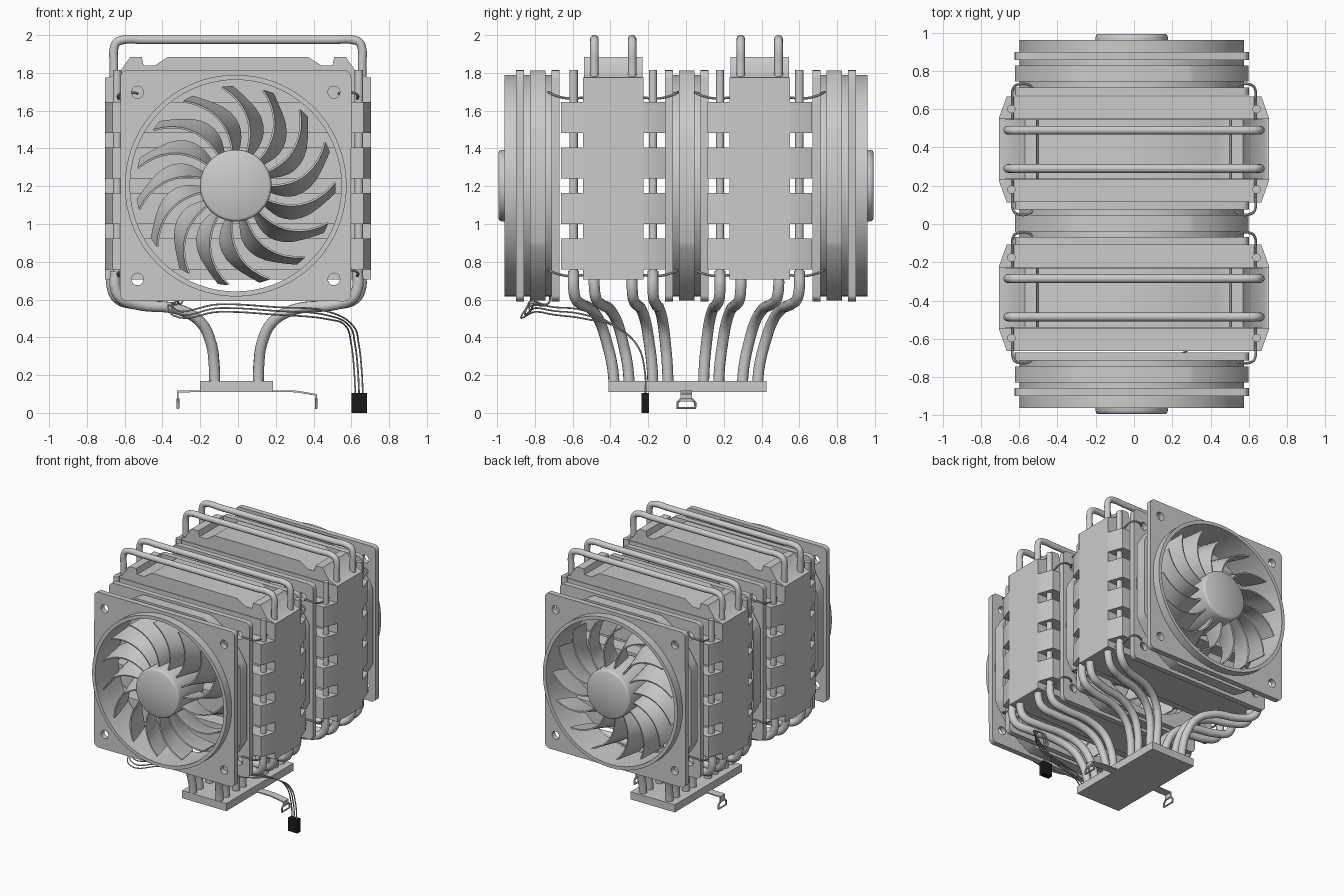
import bpy, bmesh
from math import sin, cos, pi, radians, acos

cube = bpy.data.objects.get("Cube")
if cube:
    bpy.data.objects.remove(cube, do_unlink=True)


def material(name, rgb):
    m = bpy.data.materials.new(name)
    m.use_nodes = True
    m.diffuse_color = (*rgb, 1)
    m.node_tree.nodes["Principled BSDF"].inputs["Base Color"].default_value = (*rgb, 1)
    return m


GREY = material("light grey metal", (0.6, 0.6, 0.6))
BLACK = material("black plastic", (0.01, 0.01, 0.01))
AXIS_X, AXIS_Z = -0.012, 1.203
parts = []


def add(name, data, mat=GREY):
    ob = bpy.data.objects.new(name, data)
    bpy.context.collection.objects.link(ob)
    data.materials.append(mat)
    parts.append(ob)
    return ob


def from_bmesh(name, bm, mat=GREY):
    bmesh.ops.recalc_face_normals(bm, faces=bm.faces)
    me = bpy.data.meshes.new(name)
    bm.to_mesh(me)
    bm.free()
    return add(name, me, mat)


def prism(name, outline, place, lo, hi, mat=GREY):
    """Extrude an outline; place(a, b, h) gives the 3D point."""
    bm = bmesh.new()
    rings = [[bm.verts.new(place(a, b, h)) for a, b in outline] for h in (lo, hi)]
    n = len(outline)
    bm.faces.new(rings[0])
    bm.faces.new(rings[1][::-1])
    for i in range(n):
        j = (i + 1) % n
        bm.faces.new((rings[0][i], rings[0][j], rings[1][j], rings[1][i]))
    return from_bmesh(name, bm, mat)


def box(name, x, y, z, mat=GREY):
    outline = [(x[0], y[0]), (x[1], y[0]), (x[1], y[1]), (x[0], y[1])]
    return prism(name, outline, lambda a, b, h: (a, b, h), z[0], z[1], mat)


def lathe(name, profile, y0, s, closed, seg=72):
    """Spin (radius, offset) points around the fan axis."""
    bm = bmesh.new()
    vs = [bm.verts.new((AXIS_X + r, y0 + s * d, AXIS_Z)) for r, d in profile]
    pairs = zip(vs, vs[1:] + vs[:1]) if closed else zip(vs, vs[1:])
    es = [bm.edges.new(p) for p in pairs]
    bmesh.ops.spin(bm, geom=vs + es, cent=(AXIS_X, y0, AXIS_Z), axis=(0, 1, 0),
                   angle=2 * pi, steps=seg, use_merge=True)
    bmesh.ops.remove_doubles(bm, verts=bm.verts, dist=1e-5)
    return from_bmesh(name, bm)


def tube(name, points, r, mat=GREY, cyclic=False, smooth=True):
    cu = bpy.data.curves.new(name, "CURVE")
    cu.dimensions = "3D"
    cu.bevel_depth, cu.bevel_resolution = r, 4 if r > 0.01 else 2
    cu.resolution_u = 8
    cu.use_fill_caps = True
    sp = cu.splines.new("BEZIER")
    sp.bezier_points.add(len(points) - 1)
    for p, co in zip(sp.bezier_points, points):
        p.co = co
        p.handle_left_type = p.handle_right_type = "AUTO" if smooth else "VECTOR"
    sp.use_cyclic_u = cyclic
    return add(name, cu, mat)


def arc(cx, cy, r, n, a0=0.0, a1=2 * pi):
    return [(cx + r * cos(a0 + (a1 - a0) * i / n), cy + r * sin(a0 + (a1 - a0) * i / n))
            for i in range(n)]


def plate(name, y, thick, outer, holes=()):
    """Flat plate facing the fan axis, with a duct opening and extra holes."""
    cu = bpy.data.curves.new(name, "CURVE")
    cu.dimensions, cu.fill_mode, cu.extrude = "2D", "BOTH", thick / 2
    for pts in [outer, arc(0, 0, 0.575, 72), *holes]:
        sp = cu.splines.new("POLY")
        sp.points.add(len(pts) - 1)
        for p, (a, b) in zip(sp.points, pts):
            p.co = (a, b, 0, 1)
        sp.use_cyclic_u = True
    ob = add(name, cu)
    ob.location = (AXIS_X, y, AXIS_Z)
    ob.rotation_euler = (pi / 2, 0, 0)


SIGNS = [(1, 1), (-1, 1), (-1, -1), (1, -1)]
H, R = 0.612, 0.04
square, band = [], []
edge = acos(0.609 / 0.676)
for k, (sx, sz) in enumerate(SIGNS):
    square += arc(sx * (H - R), sz * (H - R), R, 6, k * pi / 2, (k + 1) * pi / 2)
    # band: a circle with its four sides cut flat
    a0, a1 = k * pi / 2 + edge, (k + 1) * pi / 2 - edge
    band += arc(0, 0, 0.676, 12, a0, a1) + [(0.676 * cos(a1), 0.676 * sin(a1))]
screw_holes = [arc(sx * 0.52, sz * 0.495, 0.032, 16) for sx, sz in SIGNS]


def fan(label, y0, s, ring, hub):
    """s is the outward direction; ring and hub are how far out they reach."""
    for d in (-0.093, 0.093):
        plate(label + "_flange", y0 + d, 0.042, square, screw_holes)
    plate(label + "_band", y0, 0.084, band)
    lathe(label + "_duct", [(0.587, -0.114), (0.587, ring), (0.56, ring), (0.56, -0.114)],
          y0, s, True)
    lathe(label + "_hub", [(0, -0.1), (0.19, -0.1), (0.19, hub - 0.02), (0.185, hub - 0.006),
                           (0.175, hub), (0, hub)], y0, s, False, 48)
    # swept and pitched blades
    bm = bmesh.new()
    nr, nd = 10, 4
    for k in range(15):
        grid = []
        for i in range(nr + 1):
            t = i / nr
            r = 0.18 + 0.345 * t
            row = []
            for j in range(nd + 1):
                u = j / nd
                pitch = 6 + 8 * sin(pi * min(1, t + 0.15))
                a = radians(24 * k - 24 + 26 * t ** 1.8 - pitch * u ** 1.2)
                d = (ring - 0.025) * (1 - u) - 0.06 * u
                row.append(bm.verts.new((AXIS_X + r * cos(a), y0 + s * d, AXIS_Z + r * sin(a))))
            grid.append(row)
        for i in range(nr):
            for j in range(nd):
                bm.faces.new((grid[i][j], grid[i + 1][j], grid[i + 1][j + 1], grid[i][j + 1]))
    ob = from_bmesh(label + "_blades", bm)
    mod = ob.modifiers.new("thickness", "SOLIDIFY")
    mod.thickness, mod.offset = 0.01, 0


fan("front_fan", -0.785, -1, 0.175, 0.208)
fan("middle_fan", 0.004, -1, 0.114, 0.11)
fan("back_fan", 0.785, 1, 0.175, 0.208)

# profile of the raised cap on each tower, mirrored about the middle
half = [(0.705, 1.77), (0.63, 1.8), (0.57, 1.885), (0.51, 1.885), (0.5, 1.84), (0.44, 1.84),
        (0.37, 1.885)]
cap = half + [(-x, z) for x, z in reversed(half)]

for label, yc in (("front", -0.385), ("back", 0.39)):
    # fin stack: solid core with four slabs on each face
    box(label + "_tower_core", (-0.705, 0.705), (yc - 0.16, yc + 0.16), (0.707, 1.775))
    prism(label + "_tower_cap", cap, lambda a, b, h: (a, h, b), yc - 0.155, yc + 0.155)
    for side in (-1, 1):
        slab = [(-0.705, yc + side * 0.15), (0.705, yc + side * 0.15), (0.705, yc + side * 0.165),
                (0.665, yc + side * 0.277), (-0.665, yc + side * 0.277), (-0.705, yc + side * 0.165)]
        for k in range(4):
            top = 1.645 - 0.241 * k
            prism(label + "_fin_slab", slab, lambda a, b, h: (a, b, h), top - 0.162, top)
        # wire clips holding the fans
        for sx in (-1, 1):
            for z in (1.68, 0.74):
                tube(label + "_fan_clip",
                     [(sx * 0.53, yc + side * 0.32, z + 0.01), (sx * 0.55, yc + side * 0.337, z + 0.015),
                      (sx * 0.61, yc + side * 0.337, z + 0.015), (sx * 0.63, yc + side * 0.32, z + 0.005),
                      (sx * 0.632, yc + side * 0.24, z - 0.015),
                      (sx * 0.635, yc + side * 0.15, z - 0.01)], 0.007)
    # heat pipes running from the tower to the base
    for off, foot in ((-0.21, -0.145), (-0.1, -0.065), (0.1, 0.06), (0.21, 0.14)):
        y_top = yc + off
        y_base = 0.61 * yc + foot
        corner = abs(off) > 0.15
        x_top = 0.64 if corner else 0.657
        for sx in (-1, 1):
            path = [(x_top, 0.75, 0), (x_top, 0.66, 0), (x_top - 0.03, 0.605, 0.05),
                    (0.53, 0.575, 0.2), (0.3, 0.545, 0.45), (0.19, 0.48, 0.65),
                    (0.135, 0.37, 0.82), (0.118, 0.25, 0.95), (0.115, 0.15, 1)]
            tube(label + "_heat_pipe",
                 [(sx * x - 0.008, y_top + (y_base - y_top) * f, z) for x, z, f in path], 0.029)
            if corner:
                tube(label + "_corner_pipe", [(sx * 0.64, y_top, 0.72), (sx * 0.64, y_top, 1.815)],
                     0.022, smooth=False)
        if not corner:
            arm = [(0.657, 1.76), (0.657, 1.85), (0.657, 1.925), (0.643, 1.96), (0.607, 1.975),
                   (0.5, 1.975)]
            arm += [(-x, z) for x, z in reversed(arm)]
            tube(label + "_top_loop", [(x, y_top, z) for x, z in arm], 0.023)

# base block
box("base_plate", (-0.2, 0.185), (-0.41, 0.425), (0.11, 0.17))

# mounting clips: a strap with a small loop at its end
for sx, x0, x1, z1 in ((-1, -0.19, -0.322, 0.118), (1, 0.175, 0.418, 0.1)):
    xm = x0 + (x1 - x0) * 0.55
    strap = [(x0, 0.12), (xm, 0.118), (x1, z1), (x1, z1 - 0.04), (x1 - sx * 0.008, z1 - 0.04),
             (x1 - sx * 0.008, z1 - 0.009), (xm, 0.109), (x0, 0.111)]
    prism("mounting_strap", strap, lambda a, b, h: (a, h, b), -0.028, 0.032)
    loop = [(-0.024, 0.075), (-0.045, 0.055), (-0.045, 0.025), (0.049, 0.025), (0.049, 0.055),
            (0.028, 0.075)]
    tube("mounting_loop", [(x1 - sx * 0.004, y, z) for y, z in loop], 0.007,
         cyclic=True, smooth=False)

# power cable and plug
for o in (-0.02, 0, 0.02):
    tube("power_wire",
         [(-0.3 + o, -0.72, 0.64), (-0.32 + o, -0.73, 0.58), (-0.35 + o, -0.83, 0.575 + o * 0.6),
          (-0.34, -0.85 + o, 0.535 + o), (-0.1, -0.8, 0.555 + o), (0.2, -0.7, 0.54 + o),
          (0.48, -0.52, 0.515 + o), (0.59 + o, -0.38, 0.46), (0.62 + o, -0.26, 0.36),
          (0.635 + o, -0.218, 0.22), (0.642 + o, -0.215, 0.08)], 0.0045)
box("power_plug", (0.602, 0.682), (-0.235, -0.195), (0, 0.105), BLACK)

# turn curves into meshes and shade smooth with sharp edges kept
bpy.ops.object.select_all(action="DESELECT")
for ob in parts:
    ob.select_set(True)
bpy.context.view_layer.objects.active = next(o for o in parts if o.type == "CURVE")
bpy.ops.object.convert(target="MESH")
bpy.ops.object.shade_smooth_by_angle(angle=radians(40))
